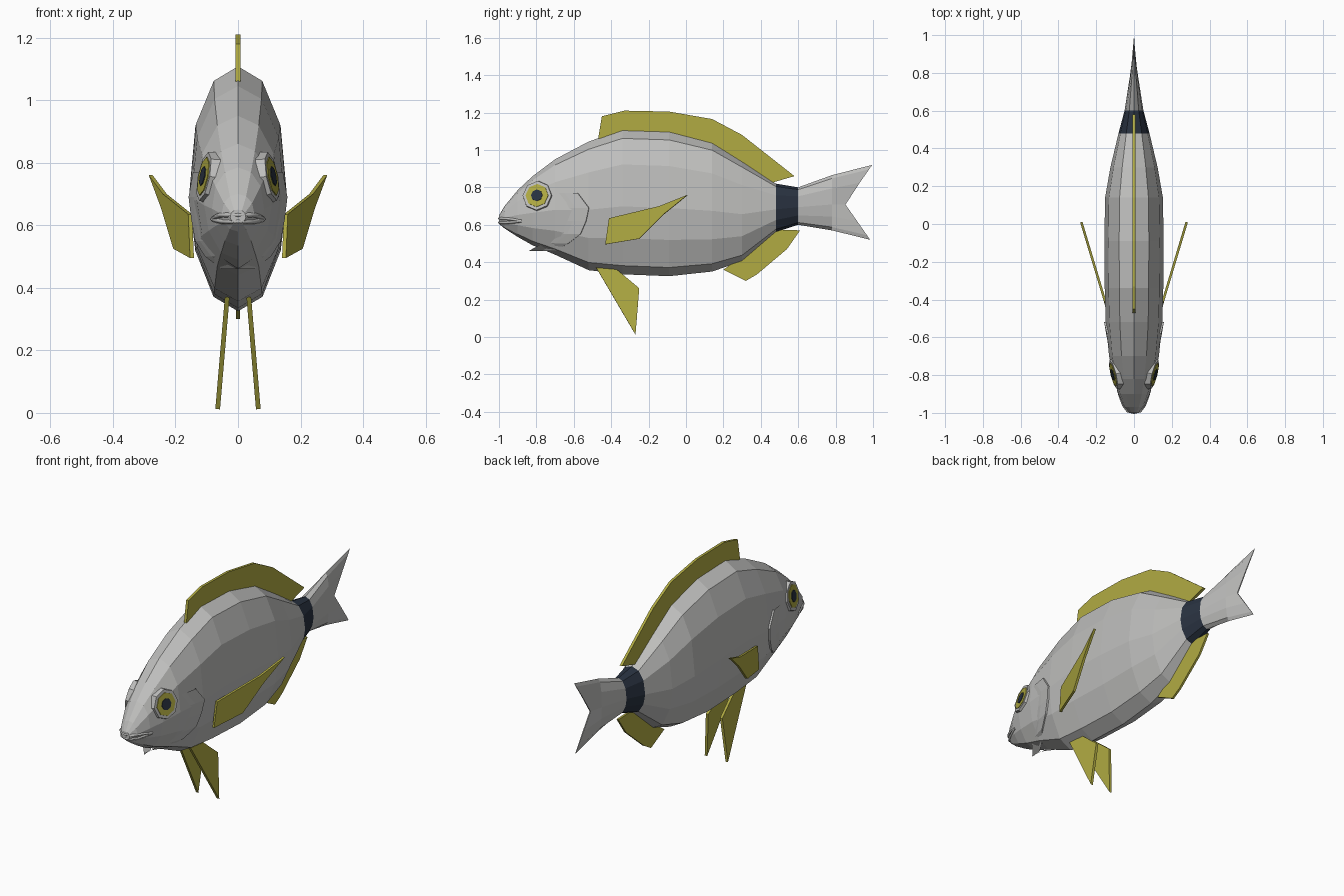
import bpy
import bmesh
from mathutils import Vector

default_cube = bpy.data.objects.get("Cube")
if default_cube:
    bpy.data.objects.remove(default_cube, do_unlink=True)


def make_material(name, red, green, blue):
    material = bpy.data.materials.new(name)
    material.use_nodes = True
    colour = (red, green, blue, 1)
    material.diffuse_color = colour
    material.node_tree.nodes["Principled BSDF"].inputs["Base Color"].default_value = colour
    return material


silver = make_material("silver grey", .52, .52, .51)
yellow = make_material("olive yellow", .44, .41, .055)
navy = make_material("dark navy", .022, .032, .052)


def make_object(name, bm, *materials):
    bmesh.ops.recalc_face_normals(bm, faces=bm.faces[:])
    mesh = bpy.data.meshes.new(name)
    bm.to_mesh(mesh)
    bm.free()
    for material in materials:
        mesh.materials.append(material)
    obj = bpy.data.objects.new(name, mesh)
    bpy.context.scene.collection.objects.link(obj)
    return obj


# Body stations: y, top z, bottom z, half width
stations = [(-1, .65, .605, .025), (-.97, .70, .58, .052), (-.9, .785, .535, .083),
            (-.82, .86, .49, .108), (-.7, .95, .44, .132), (-.52, 1.045, .357, .15),
            (-.34, 1.108, .335, .155), (-.09, 1.1, .325, .157), (.14, 1.04, .35, .153),
            (.3, .94, .405, .125), (.48, .82, .56, .082), (.6, .80, .60, .05),
            (.78, .865, .57, .022)]
# Half section: height fraction, width fraction
section = [(1, 0), (.94, .5), (.76, .87), (.47, 1), (.25, .87), (.06, .5), (0, 0)]


def lerp_table(table, value):
    """Interpolate the rows of a table sorted by its first column."""
    for low, high in zip(table, table[1:]):
        if value <= high[0]:
            t = max(0, (value - low[0]) / (high[0] - low[0]))
            return [a + (b - a) * t for a, b in zip(low, high)][1:]
    return table[-1][1:]


def skin(y, z, lift=0):
    """Point on the left flank at a given y and z."""
    top, bottom, width = lerp_table(stations, y)
    fraction = min(1, max(0, (z - bottom) / (top - bottom)))
    return Vector((lerp_table(section[::-1], fraction)[0] * width + lift, y, z))


def skin_normal(y, z):
    step = .04
    along = skin(y + step, z) - skin(y - step, z)
    upward = skin(y, z + step) - skin(y, z - step)
    return along.cross(upward).normalized()


# Body with tail, lofted through the stations
bm = bmesh.new()
outline = section + [(f, -w) for f, w in section[-2:0:-1]]
rings = [[bm.verts.new((w * width, y, bottom + f * (top - bottom))) for f, w in outline]
         for y, top, bottom, width in stations]
rings.append([bm.verts.new((w * .003, .85 + .28 * abs(f - .48), .52 + .4 * f))
              for f, w in outline])
for row, (first, second) in enumerate(zip(rings, rings[1:])):
    for i in range(len(outline)):
        j = (i + 1) % len(outline)
        face = bm.faces.new((first[i], first[j], second[j], second[i]))
        face.material_index = int(stations[row][0] == .48)
bm.faces.new(rings[0])
# Close the forked tail edge pair by pair
end, count = rings[-1], len(outline)
for i in range(count // 2):
    corners = [end[i], end[i + 1], end[-i - 1], end[-i % count]]
    bm.faces.new(list(dict.fromkeys(corners)))
make_object("body", bm, silver, navy)


def make_fin(name, points, thickness):
    """Flat plate of the given thickness through a 3D outline."""
    points = [Vector(p) for p in points]
    normal = Vector((0, 0, 0))
    for a, b in zip(points, points[1:] + points[:1]):
        normal += a.cross(b)
    offset = normal.normalized() * thickness / 2
    bm = bmesh.new()
    front = [bm.verts.new(p + offset) for p in points]
    back = [bm.verts.new(p - offset) for p in points]
    bm.faces.new(front)
    bm.faces.new(back[::-1])
    for i in range(len(points)):
        bm.faces.new((front[i - 1], front[i], back[i], back[i - 1]))
    return make_object(name, bm, yellow)


# Fins on the centre line
dorsal = [(-.47, 1.06), (-.45, 1.18), (-.33, 1.21), (-.09, 1.205), (.14, 1.165), (.3, 1.08),
          (.58, .86), (.46, .825), (.3, .91), (.14, 1.01), (-.09, 1.07), (-.34, 1.08)]
anal = [(.2, .36), (.32, .3), (.38, .335), (.54, .47), (.61, .57), (.47, .575), (.3, .43)]
make_fin("dorsal_fin", [(0, y, z) for y, z in dorsal], .015)
make_fin("anal_fin", [(0, y, z) for y, z in anal], .012)

# Paired fins
pectoral = [(-.43, .495), (-.41, .635), (-.14, .70), (.01, .76), (-.12, .655), (-.25, .525)]
pelvic = [(-.48, .37), (-.37, .36), (-.25, .26), (-.27, .012)]
for side, sign in (("left", 1), ("right", -1)):
    make_fin(side + "_pectoral_fin",
             [(sign * (.147 + .3 * (y + .43)), y, z) for y, z in pectoral], .013)
    make_fin(side + "_pelvic_fin",
             [(sign * (.066 - .085 * z), y, z) for y, z in pelvic], .015)


def make_disc(name, sign, radius, raise_by, sides, material):
    """Short prism standing on the flank at the eye."""
    y, z = -.795, .755
    normal = skin_normal(y, z)
    centre = skin(y, z) + normal * raise_by
    bm = bmesh.new()
    bmesh.ops.create_cone(bm, cap_ends=True, segments=sides, radius1=radius,
                          radius2=radius * .93, depth=.03)
    turn = normal.to_track_quat("Z", "Y")
    for vert in bm.verts:
        vert.co = centre + turn @ (vert.co - Vector((0, 0, .015)))
        vert.co.x *= sign
    return make_object(name, bm, material)


# Gill edge and eyes on each side
gill = [(-.58, .77), (-.52, .69), (-.535, .62), (-.565, .55), (-.63, .5), (-.70, .46)]
for side, sign in (("left", 1), ("right", -1)):
    make_disc(side + "_eye_socket", sign, .085, .008, 8, silver)
    make_disc(side + "_iris", sign, .067, .011, 8, yellow)
    make_disc(side + "_pupil", sign, .034, .014, 8, navy)
    bm = bmesh.new()
    rows = []
    for y, z in gill:
        row = [skin(y - .14, z, -.004), skin(y - .07, z, .004), skin(y, z, .009),
               skin(y + .004, z, -.006)]
        rows.append([bm.verts.new((p.x * sign, p.y, p.z)) for p in row])
    for first, second in zip(rows, rows[1:]):
        for i in range(3):
            bm.faces.new((first[i], first[i + 1], second[i + 1], second[i]))
    make_object(side + "_gill_cover", bm, silver)

# Lips wrapping the snout
for name, height in (("upper_lip", .633), ("lower_lip", .612)):
    half = [skin(y, .62 + (height - .62) * t)
            for y, t in ((-.88, 0), (-.92, .6), (-.96, 1), (-.99, 1))]
    path = half + [Vector((0, -.998, height))] + [Vector((-p.x, p.y, p.z)) for p in half[::-1]]
    curve = bpy.data.curves.new(name, "CURVE")
    curve.dimensions = "3D"
    curve.bevel_depth = .008
    curve.bevel_resolution = 0
    spline = curve.splines.new("POLY")
    spline.points.add(len(path) - 1)
    for point, position in zip(spline.points, path):
        point.co = (*position, 1)
    curve.materials.append(silver)
    bpy.context.scene.collection.objects.link(bpy.data.objects.new(name, curve))
